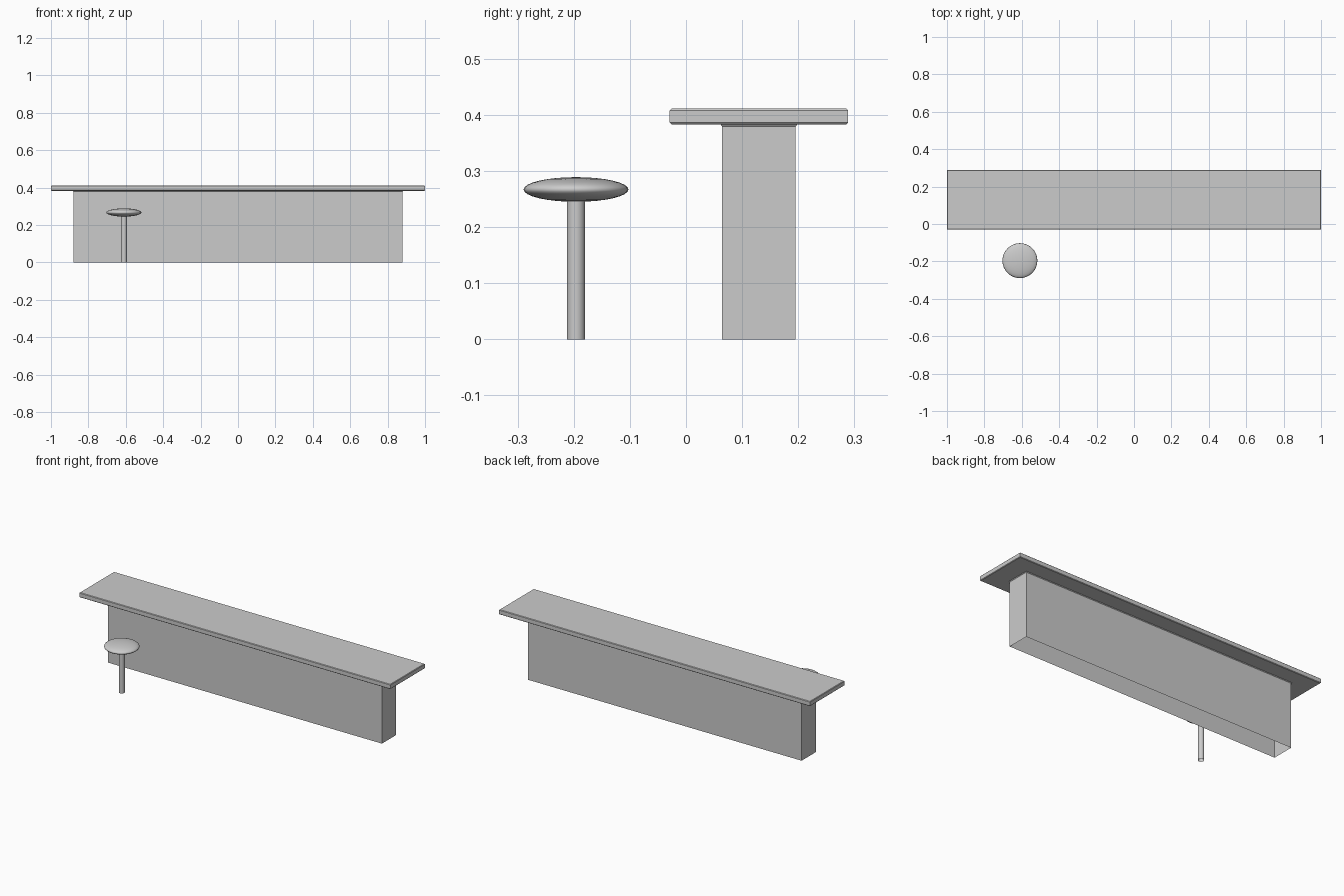
import bpy, bmesh, math

if "Cube" in bpy.data.objects:
    bpy.data.objects.remove(bpy.data.objects["Cube"])


def make_object(name, rings, cap_start=False, cap_end=False, location=(0, 0, 0)):
    """Skin a stack of equal-length rings into one mesh."""
    bm = bmesh.new()
    loops = [[bm.verts.new(p) for p in ring] for ring in rings]
    n = len(loops[0])
    for a, b in zip(loops, loops[1:]):
        for i in range(n):
            j = (i + 1) % n
            bm.faces.new((a[i], a[j], b[j], b[i]))
    if cap_start:
        bm.faces.new(loops[0][::-1])
    if cap_end:
        bm.faces.new(loops[-1])
    mesh = bpy.data.meshes.new(name)
    bm.to_mesh(mesh)
    bm.free()
    obj = bpy.data.objects.new(name, mesh)
    obj.location = location
    bpy.context.collection.objects.link(obj)
    return obj


def rect(hx, hy, z, cy=0.13):
    return [(-hx, cy - hy, z), (hx, cy - hy, z), (hx, cy + hy, z), (-hx, cy + hy, z)]


def circle(r, z, n=32):
    return [(r * math.cos(2 * math.pi * i / n), r * math.sin(2 * math.pi * i / n), z)
            for i in range(n)]


# Counter: hollow base open at the floor, small flare, overhanging eased top
make_object("bar_counter", [
    rect(0.88, 0.0655, 0.0),
    rect(0.88, 0.0655, 0.379),
    rect(0.883, 0.0685, 0.383),
    rect(0.997, 0.156, 0.383),
    rect(1.0, 0.159, 0.386),
    rect(1.0, 0.159, 0.408),
    rect(0.997, 0.156, 0.411),
], cap_end=True)

# Stool post
stool = (-0.61, -0.196, 0)
post = make_object("stool_post", [circle(0.016, 0), circle(0.016, 0.26)], location=stool)

# Stool seat: flattened sphere
bpy.ops.mesh.primitive_uv_sphere_add(segments=32, ring_count=16, radius=1,
                                     location=(stool[0], stool[1], 0.267))
seat = bpy.context.object
seat.name = "stool_seat"
seat.scale = (0.0935, 0.0935, 0.022)
bpy.ops.object.transform_apply(location=False, rotation=False, scale=True)

for obj in (post, seat):
    for poly in obj.data.polygons:
        poly.use_smooth = True
